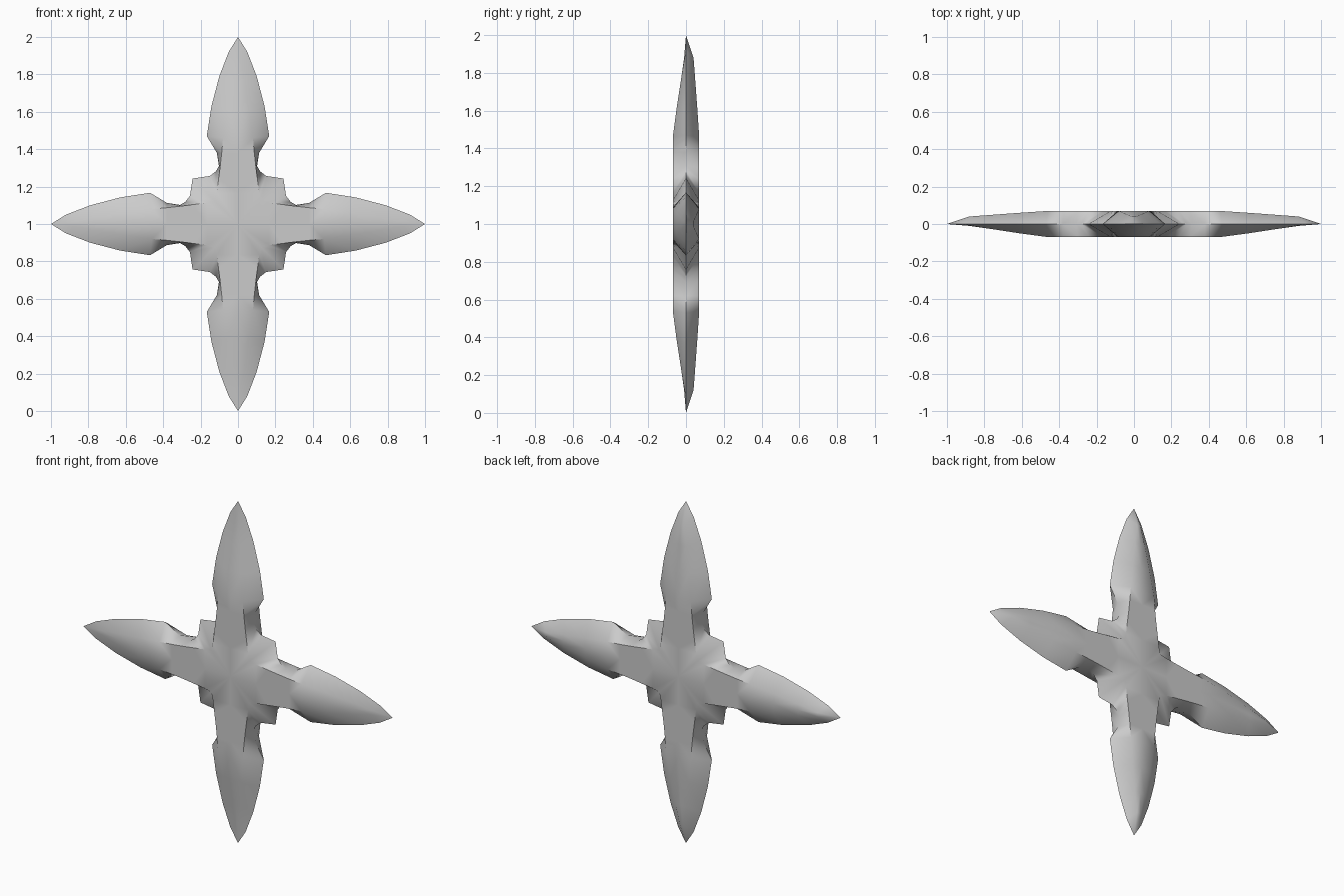
import bpy, bmesh
from mathutils import Matrix

if "Cube" in bpy.data.objects:
    bpy.data.objects.remove(bpy.data.objects["Cube"])

# Half of one arm, tip to diagonal: edge (x, z), raised inner line (x, z), front and back height
ROWS = [
    ((0.050, 0.920), (0.012, 0.880), 0.010, 0.040),
    ((0.100, 0.790), (0.034, 0.760), 0.027, 0.049),
    ((0.142, 0.630), (0.058, 0.610), 0.050, 0.060),
    ((0.167, 0.470), (0.080, 0.460), 0.070, 0.070),
    ((0.113, 0.380), (0.087, 0.380), 0.070, 0.070),
    ((0.102, 0.310), (0.096, 0.300), 0.070, 0.070),
    ((0.118, 0.282), (0.104, 0.240), 0.070, 0.070),
    ((0.150, 0.257), (0.114, 0.165), 0.070, 0.070),
    ((0.243, 0.243), (0.124, 0.124), 0.070, 0.070),
]
TIP = (0, 0, 1)


def arm_faces():
    """Faces of one half arm, front and back, as coordinate lists."""
    faces = []
    for side in (0, 1):
        lines = []
        for i, (edge, inner, front, back) in enumerate(ROWS):
            y = back if side else -front
            mid_z = 0 if i == len(ROWS) - 1 else inner[1]
            lines.append(((edge[0], 0, edge[1]), (inner[0], y, inner[1]), (0, y, mid_z)))
        first = lines[0]
        faces += [(TIP, first[0], first[1]), (TIP, first[1], first[2])]
        for a, b in zip(lines, lines[1:]):
            faces += [(a[0], b[0], b[1], a[1]), (a[1], b[1], b[2], a[2])]
    return faces


# Throwing star: mirror the half arm, then turn it four times about y
bm = bmesh.new()
for turn in range(4):
    rot = Matrix.Rotation(turn * 1.57079633, 4, 'Y')
    for mirror in (1, -1):
        m = Matrix.Translation((0, 0, 1)) @ rot @ Matrix.Diagonal((mirror, 1, 1, 1))
        for face in arm_faces():
            bm.faces.new([bm.verts.new(m @ Matrix.Translation(p).to_translation()) for p in face])
bmesh.ops.remove_doubles(bm, verts=bm.verts, dist=0.0005)
bmesh.ops.recalc_face_normals(bm, faces=bm.faces)
mesh = bpy.data.meshes.new("throwing_star")
bm.to_mesh(mesh)
bm.free()
star = bpy.data.objects.new("throwing_star", mesh)
bpy.context.collection.objects.link(star)

# Smooth blades with sharp rims
bpy.context.view_layer.objects.active = star
star.select_set(True)
bpy.ops.object.shade_smooth_by_angle(angle=0.9)
